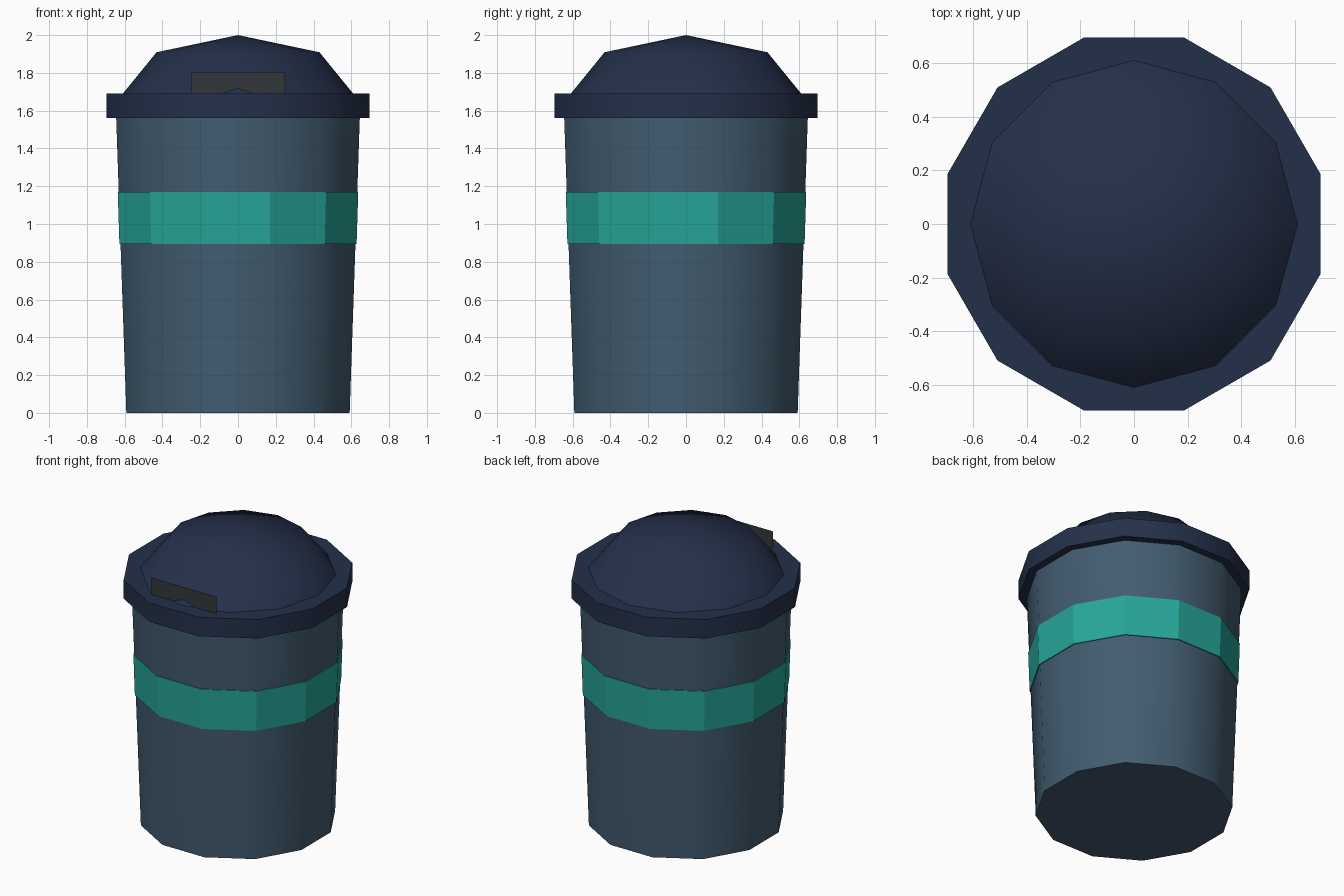
import bpy, math

SIDES = 12

cube = bpy.data.objects.get("Cube")
if cube:
    bpy.data.objects.remove(cube, do_unlink=True)


def material(name, rgb):
    """Flat material from 8-bit sRGB values."""
    lin = [((c / 255 + 0.055) / 1.055) ** 2.4 for c in rgb]
    mat = bpy.data.materials.new(name)
    mat.use_nodes = True
    mat.diffuse_color = (*lin, 1)
    bsdf = next(n for n in mat.node_tree.nodes if n.type == 'BSDF_PRINCIPLED')
    bsdf.inputs["Base Color"].default_value = (*lin, 1)
    bsdf.inputs["Roughness"].default_value = 0.8
    return mat


def add(name, verts, faces, mat, smooth=None):
    mesh = bpy.data.meshes.new(name)
    mesh.from_pydata(verts, [], faces)
    mesh.materials.append(mat)
    obj = bpy.data.objects.new(name, mesh)
    bpy.context.collection.objects.link(obj)
    if smooth:
        bpy.ops.object.select_all(action='DESELECT')
        obj.select_set(True)
        bpy.context.view_layer.objects.active = obj
        bpy.ops.object.shade_smooth_by_angle(angle=math.radians(smooth))
    return obj


def lathe(name, profile, mat, turn=0, smooth=None):
    """Revolve (radius, z) points listed bottom to top; radius 0 is a pole."""
    verts, faces, rings = [], [], []
    for r, z in profile:
        start = len(verts)
        count = SIDES if r else 1
        for i in range(count):
            a = math.radians(turn) + math.tau * i / SIDES
            verts.append((r * math.cos(a), r * math.sin(a), z))
        rings.append([start + i % count for i in range(SIDES)])
    for low, high in zip(rings, rings[1:]):
        for i in range(SIDES):
            j = (i + 1) % SIDES
            quad = [low[i], low[j], high[j], high[i]]
            faces.append(list(dict.fromkeys(quad)))
    # Close the open ends
    if profile[0][0]:
        faces.append(rings[0][::-1])
    if profile[-1][0]:
        faces.append(rings[-1])
    return add(name, verts, faces, mat, smooth)


slate = material("slate blue", (66, 92, 112))
teal = material("teal", (38, 166, 152))
navy = material("dark navy", (36, 48, 74))
charcoal = material("charcoal", (51, 55, 58))

# Tapered cup, with flats facing front and sides
lathe("cup_body", [(0.612, 0), (0.669, 1.6)], slate, 15, 40)

# Faceted band hugging the cup
lathe("band", [(0.65, 0.895), (0.659, 1.17)], teal, 15)

# Lid rim and dome
lathe("lid_rim", [(0.72, 1.56), (0.72, 1.69)], navy, 15, 40)
ROOT, RISE = 0.61, 0.31
dome = [(ROOT * math.cos(a), 1.69 + RISE * math.sin(a))
        for a in (0, math.pi / 4)] + [(0, 1.69 + RISE)]
lathe("lid_dome", dome, navy, 0, 60)

# Thin upright tab at the front of the lid
W, Y = 0.248, -0.587
add("lid_tab", [(-W, Y, 1.67), (W, Y, 1.67), (W, Y, 1.805), (-W, Y, 1.805)],
    [(0, 1, 2, 3)], charcoal)
